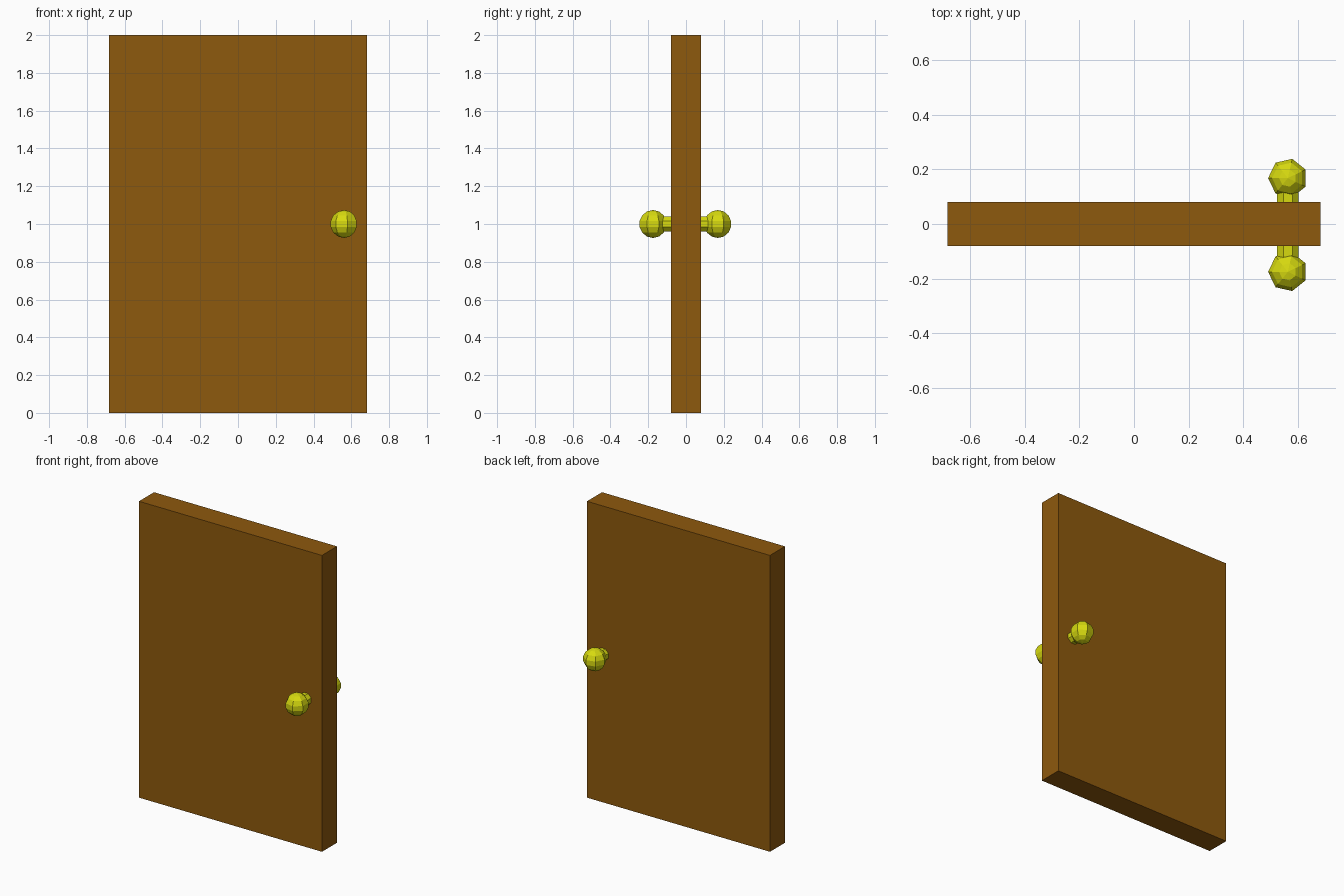
import bpy
from math import radians

if "Cube" in bpy.data.objects:
    bpy.data.objects.remove(bpy.data.objects["Cube"])


def material(name, color):
    mat = bpy.data.materials.new(name)
    mat.diffuse_color = color
    mat.use_nodes = True
    mat.node_tree.nodes["Principled BSDF"].inputs["Base Color"].default_value = mat.diffuse_color
    return mat


wood = material("wood", (0.27, 0.10, 0.004, 1))
brass = material("brass", (0.68, 0.70, 0.005, 1))

KNOB_X, KNOB_Z = 0.563, 1.0


def finish(name, mat):
    obj = bpy.context.object
    obj.name = name
    obj.data.materials.append(mat)
    return obj


# Door slab
bpy.ops.mesh.primitive_cube_add(size=1, location=(0, 0, 1))
door = finish("door_panel", wood)
door.scale = (1.366, 0.16, 2)

# Faceted knobs, one each side, both with a corner towards +y
for name, y in (("front", -0.175), ("back", 0.168)):
    bpy.ops.mesh.primitive_uv_sphere_add(
        segments=7, ring_count=7, radius=0.074,
        location=(KNOB_X, y, KNOB_Z), rotation=(0, 0, radians(90)))
    finish(name + "_knob", brass)

    # Octagonal stem from inside the door into the knob
    side = -1 if y < 0 else 1
    bpy.ops.mesh.primitive_cylinder_add(
        vertices=8, radius=0.043, depth=0.075,
        location=(KNOB_X, side * 0.1025, KNOB_Z),
        rotation=(radians(90), radians(22.5), 0))
    finish(name + "_knob_stem", brass)
